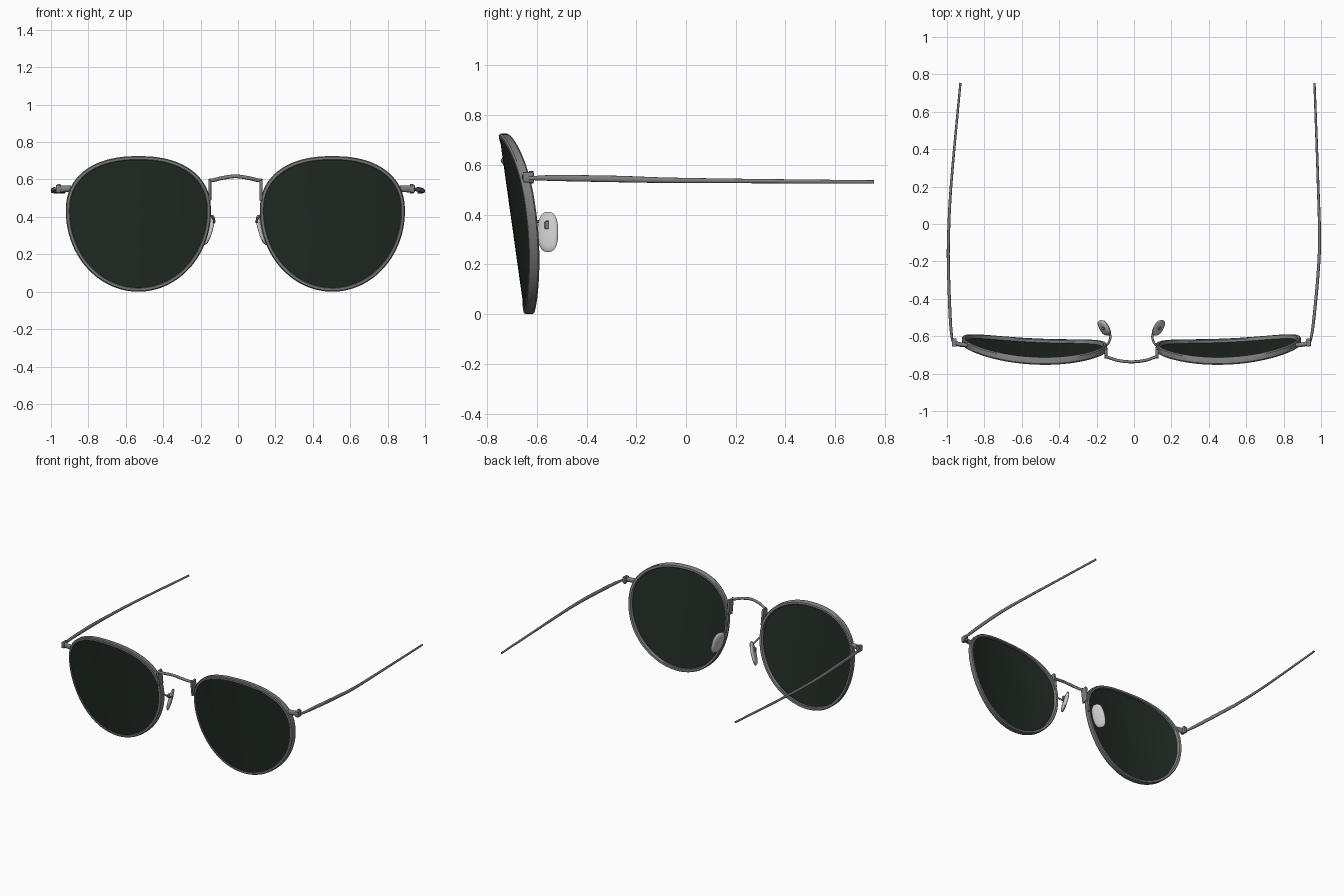
import bpy, bmesh, math
from mathutils import Vector, Matrix

if "Cube" in bpy.data.objects:
    bpy.data.objects.remove(bpy.data.objects["Cube"])

CX = -0.014           # middle of the frame front
LU, LZ = 0.5185, 0.43  # lens centre (distance from middle, height)
N = 96


def material(name, rgb):
    m = bpy.data.materials.new(name)
    m.diffuse_color = (*rgb, 1)
    m.use_nodes = True
    m.node_tree.nodes["Principled BSDF"].inputs["Base Color"].default_value = m.diffuse_color
    return m


METAL = material("grey metal", (0.21, 0.21, 0.21))
LENS = material("dark green glass", (0.015, 0.024, 0.017))
PAD = material("pale pad plastic", (0.6, 0.6, 0.6))


def finish(name, bm, mat, angle=35):
    bmesh.ops.recalc_face_normals(bm, faces=bm.faces)
    me = bpy.data.meshes.new(name)
    bm.to_mesh(me)
    bm.free()
    me.materials.append(mat)
    me.shade_smooth()
    me.set_sharp_from_angle(angle=math.radians(angle))
    ob = bpy.data.objects.new(name, me)
    bpy.context.collection.objects.link(ob)
    return ob


def skin(bm, rings, loop=False, caps=True):
    """Join equal closed rings of points with quads."""
    vs = [[bm.verts.new(p) for p in r] for r in rings]
    n = len(vs[0])
    for i in range(len(vs) if loop else len(vs) - 1):
        a, b = vs[i], vs[(i + 1) % len(vs)]
        for j in range(n):
            k = (j + 1) % n
            bm.faces.new((a[j], a[k], b[k], b[j]))
    if caps and not loop:
        bm.faces.new(vs[0])
        bm.faces.new(vs[-1])


def smooth_path(pts, steps=8):
    """Catmull-Rom through points; extra components (radii) are blended too."""
    out = []
    for i in range(len(pts) - 1):
        p = [pts[max(i - 1, 0)], pts[i], pts[i + 1], pts[min(i + 2, len(pts) - 1)]]
        for s in range(steps):
            t = s / steps
            out.append([0.5 * (2 * b + (c - a) * t + (2 * a - 5 * b + 4 * c - d) * t * t
                               + (3 * b - a - 3 * c + d) * t ** 3) for a, b, c, d in zip(*p)])
    out.append(list(pts[-1]))
    return out


def sweep(name, pts, mat, sides=12):
    """Elliptical bar along points (x, y, z, half width, half height)."""
    path = smooth_path(pts)
    rings = []
    for i, p in enumerate(path):
        c = Vector(p[:3])
        t = (Vector(path[min(i + 1, len(path) - 1)][:3]) - Vector(path[max(i - 1, 0)][:3])).normalized()
        side = t.cross(Vector((0, 0, 1))).normalized()
        up = side.cross(t)
        rings.append([c + side * p[3] * math.cos(a) + up * p[4] * math.sin(a)
                      for a in (2 * math.pi * k / sides for k in range(sides))])
    bm = bmesh.new()
    skin(bm, rings)
    return finish(name, bm, mat, 50)


def box(name, centre, size, mat, bevel=0.004, tilt=0.0):
    bm = bmesh.new()
    bmesh.ops.create_cube(bm, size=1, matrix=Matrix.Translation(centre)
                          @ Matrix.Rotation(tilt, 4, 'X') @ Matrix.Diagonal((*size, 1)))
    bmesh.ops.bevel(bm, geom=bm.edges[:], offset=bevel, segments=2, affect='EDGES', profile=0.5)
    return finish(name, bm, mat)


def lens_outline(a, inset):
    """Rounded outline, flatter on top, deeper below."""
    c, s = math.cos(a), math.sin(a)
    n, h = (2.3, 0.295) if s > 0 else (2.0, 0.43)
    w = 0.388 - inset
    return (math.copysign(abs(c) ** (2 / n), c) * w,
            math.copysign(abs(s) ** (2 / n), s) * (h - inset))


def front_point(side, t, dz, depth):
    """Point on the wrapped and tilted lens surface."""
    y = -0.711 + 0.047 * t + 0.329 * t * t - 0.14 * dz + depth
    return Vector((CX + side * (LU + t), y, LZ + dz))


ANGLES = [2 * math.pi * (k + 0.5) / N for k in range(N)]
RIM = [(0, .007), (0, .033), (.005, .04), (.018, .04), (.022, .035), (.022, .005), (.018, 0), (.005, 0)]

for side, label in ((-1, "left"), (1, "right")):
    X = lambda u: CX + side * u

    # rim
    bm = bmesh.new()
    skin(bm, [[front_point(side, *lens_outline(a, d), dep) for d, dep in RIM] for a in ANGLES], loop=True)
    finish(label + "_rim", bm, METAL)

    # lens: curved front and back sheets joined at the edge
    bm = bmesh.new()
    rings = []
    scales = [0.02, 0.2, 0.4, 0.6, 0.8, 1.0]
    for dep, order in ((0.003, scales), (0.022, scales[::-1])):
        for f in order:
            rings.append([front_point(side, *(f * q for q in lens_outline(a, 0.016)), dep) for a in ANGLES])
    skin(bm, rings)
    finish(label + "_lens", bm, LENS)

    # bridge post on the rim
    box(label + "_bridge_post", (X(0.137), -0.688, 0.545), (0.016, 0.05, 0.11), METAL, 0.004, 0.14)

    # end piece and hinge
    sweep(label + "_end_piece", [(X(0.87), -0.648, 0.55, 0.012, 0.016), (X(0.91), -0.645, 0.55, 0.012, 0.018),
                                 (X(0.95), -0.637, 0.55, 0.012, 0.02)], METAL)
    box(label + "_hinge", (X(0.947), -0.634, 0.55), (0.024, 0.044, 0.042), METAL)
    bm = bmesh.new()
    bmesh.ops.create_cone(bm, cap_ends=True, segments=16, radius1=0.009, radius2=0.009, depth=0.05,
                          matrix=Matrix.Translation((X(0.943), -0.622, 0.55)))
    finish(label + "_hinge_barrel", bm, METAL)

    # nose pad: rounded plate turned to the nose
    along = Vector((side * 0.42, 0.9, 0)).normalized()
    tall = Vector((side * -0.27, 0.0, 0.96)).normalized()
    thick = along.cross(tall).normalized()
    centre = Vector((X(0.145), -0.555, 0.33))
    bm = bmesh.new()
    rings = []
    for f, off in ((0.35, -.013), (0.7, -.011), (0.92, -.007), (1, 0), (0.92, .007), (0.7, .011), (0.35, .013)):
        ring = []
        for k in range(40):
            a = 2 * math.pi * k / 40
            c, s = math.cos(a), math.sin(a)
            ring.append(centre + thick * off
                        + along * f * 0.045 * math.copysign(abs(c) ** 0.8, c)
                        + tall * f * 0.084 * math.copysign(abs(s) ** 0.8, s))
        rings.append(ring)
    skin(bm, rings)
    finish(label + "_nose_pad", bm, PAD, 60)

    # nose pad arm, curling back from the rim
    r = 0.006
    sweep(label + "_pad_arm", [(X(0.150), -0.66, 0.42, r, r), (X(0.125), -0.64, 0.40, r, r),
                               (X(0.112), -0.605, 0.375, r, r), (X(0.122), -0.575, 0.37, r, r),
                               (X(0.15), -0.555, 0.37, r, r)], METAL, 8)
    box(label + "_pad_mount", (X(0.152), -0.56, 0.357), (0.018, 0.016, 0.03), METAL, 0.003)

# bridge arch
half = [(0.137, -0.708, 0.596), (0.115, -0.716, 0.597), (0.07, -0.73, 0.608)]
arch = [(CX - u, y, z) for u, y, z in half] + [(CX, -0.737, 0.617)] + [(CX + u, y, z) for u, y, z in half[::-1]]
sweep("bridge", [(*p, 0.008, 0.010) for p in arch], METAL)

# temples: each is open by a slightly different amount
YZ = [(-0.63, 0.546, .006, .007), (-0.53, 0.547, .008, .012), (-0.28, 0.543, .008, .013),
      (-0.08, 0.538, .008, .011), (0.22, 0.535, .007, .009), (0.755, 0.531, .006, .007)]
LEFT_X = [-0.970, -0.981, -0.991, -0.992, -0.977, -0.928]
RIGHT_X = [0.943, 0.959, 0.983, 0.992, 0.984, 0.965]
for label, xs in (("left", LEFT_X), ("right", RIGHT_X)):
    sweep(label + "_temple", [(x, y, z, w, h) for x, (y, z, w, h) in zip(xs, YZ)], METAL)
